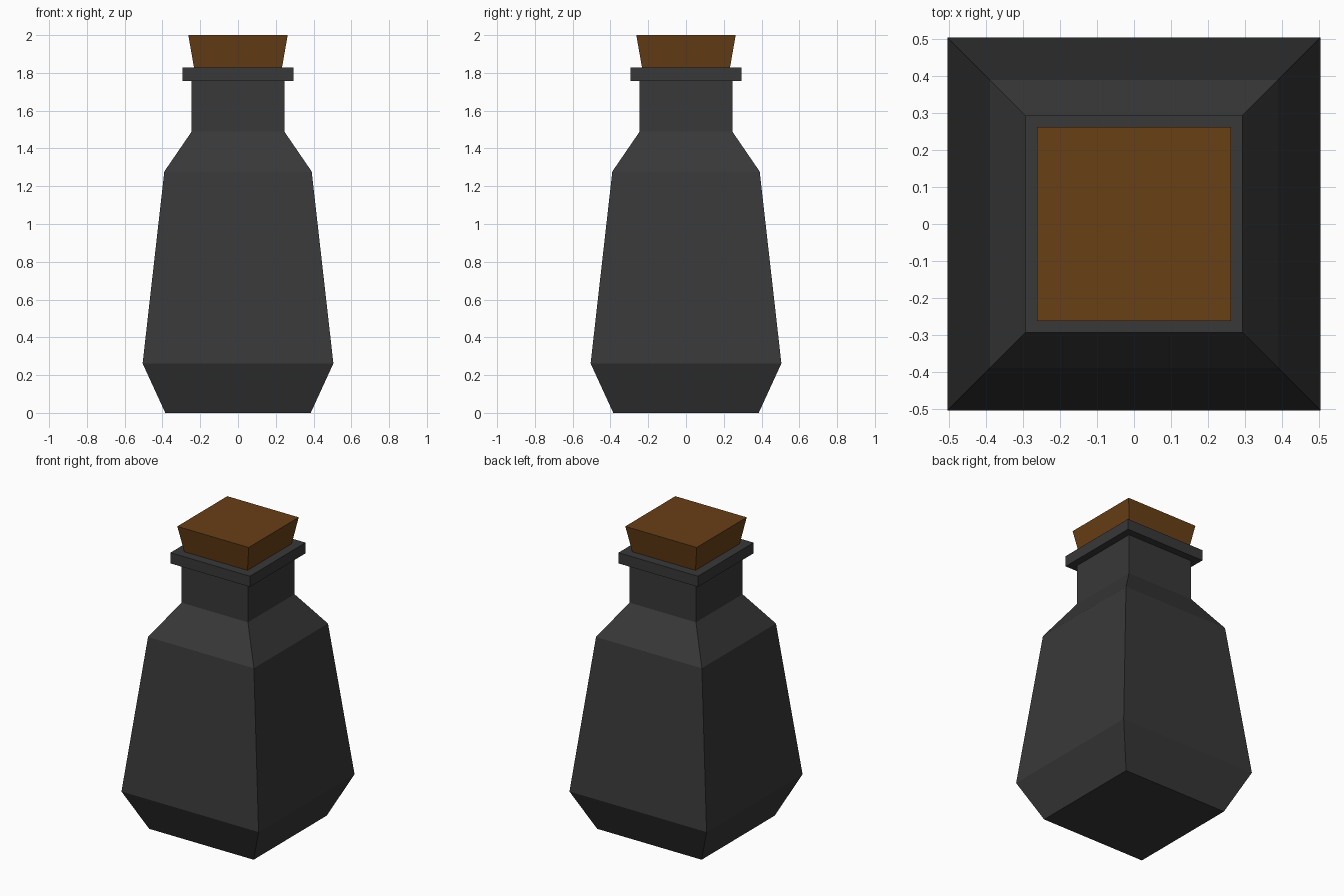
import bpy, bmesh

if "Cube" in bpy.data.objects:
    bpy.data.objects.remove(bpy.data.objects["Cube"])


def material(name, color):
    mat = bpy.data.materials.new(name)
    mat.diffuse_color = color
    mat.use_nodes = True
    mat.node_tree.nodes["Principled BSDF"].inputs["Base Color"].default_value = mat.diffuse_color
    return mat


def square_loft(name, profile, mat):
    """Stack square rings given as (half width, height) and cap both ends."""
    bm = bmesh.new()
    rings = [[bm.verts.new((sx * r, sy * r, z))
              for sx, sy in ((-1, -1), (1, -1), (1, 1), (-1, 1))]
             for r, z in profile]
    for low, high in zip(rings, rings[1:]):
        for i in range(4):
            j = (i + 1) % 4
            bm.faces.new((low[i], low[j], high[j], high[i]))
    bm.faces.new(rings[0][::-1])
    bm.faces.new(rings[-1])
    mesh = bpy.data.meshes.new(name)
    bm.to_mesh(mesh)
    bm.free()
    mesh.materials.append(mat)
    obj = bpy.data.objects.new(name, mesh)
    bpy.context.collection.objects.link(obj)
    return obj


glass = material("dark_glass", (0.04, 0.04, 0.04, 1))
cork = material("cork", (0.14, 0.05, 0.008, 1))

# Bottle: tapered foot, body, shoulder, neck and projecting lip
square_loft("bottle", [(0.385, 0), (0.505, 0.262), (0.39, 1.278), (0.245, 1.49),
                       (0.245, 1.757), (0.293, 1.757), (0.293, 1.828)], glass)

# Stopper: flares upward, seated slightly into the lip
square_loft("stopper", [(0.228, 1.80), (0.263, 2.0)], cork)
